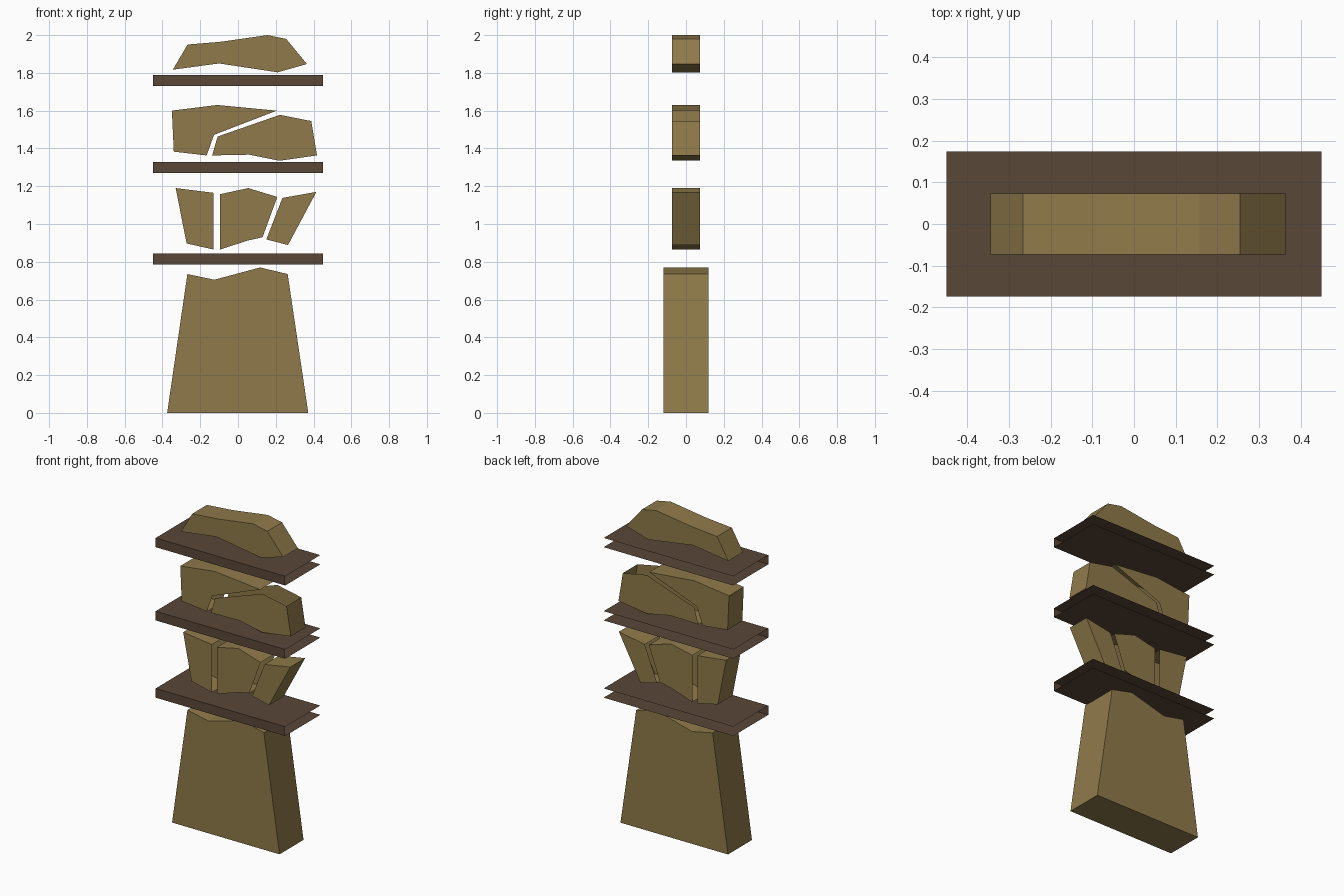
import bpy, bmesh

if "Cube" in bpy.data.objects:
    bpy.data.objects.remove(bpy.data.objects["Cube"])


def material(name, rgb):
    m = bpy.data.materials.new(name)
    m.diffuse_color = (*rgb, 1.0)
    m.use_nodes = True
    m.node_tree.nodes["Principled BSDF"].inputs["Base Color"].default_value = m.diffuse_color
    return m


STONE = material("tan stone", (0.279, 0.195, 0.069))
SLATE = material("dark brown slate", (0.102, 0.063, 0.040))


def prism(name, profile, half_depth, mat, open_edges=()):
    """Extrude an x-z profile (clockwise from the front) along y; listed edges stay open."""
    bm = bmesh.new()
    front = [bm.verts.new((x, -half_depth, z)) for x, z in profile]
    back = [bm.verts.new((x, half_depth, z)) for x, z in profile]
    n = len(profile)
    bm.faces.new(front[::-1])
    bm.faces.new(back)
    for i in range(n):
        if i not in open_edges:
            j = (i + 1) % n
            bm.faces.new((front[i], front[j], back[j], back[i]))
    mesh = bpy.data.meshes.new(name)
    bm.to_mesh(mesh)
    bm.free()
    mesh.materials.append(mat)
    obj = bpy.data.objects.new(name, mesh)
    bpy.context.collection.objects.link(obj)
    return obj


# Tapered pedestal with an uneven top
prism("pedestal", [(-.375, 0), (-.268, .735), (-.125, .705), (.117, .77),
                   (.263, .735), (.372, 0)], .119, STONE)

# Three shelves: only top, bottom and front strip are closed
for i, z in enumerate((.785, 1.27, 1.73)):
    shelf = prism(f"shelf_{i + 1}", [(-.45, z), (-.45, z + .058), (.45, z + .058), (.45, z)],
                  .174, SLATE, open_edges=(0, 2))
    bm = bmesh.new()
    bm.from_mesh(shelf.data)
    back = [f for f in bm.faces if all(v.co.y > 0 for v in f.verts)]
    bmesh.ops.delete(bm, geom=back, context='FACES')
    bm.to_mesh(shelf.data)
    bm.free()

# Stones between the shelves; the faces along the cracks are open
D = .073
prism("lower_stone_left", [(-.33, 1.19), (-.13, 1.165), (-.13, .865), (-.272, .897)],
      D, STONE, (1,))
prism("lower_stone_middle", [(-.095, .865), (-.095, 1.158), (.055, 1.19), (.208, 1.143),
                             (.13, .93), (.05, .912)], D, STONE, (0, 3))
prism("lower_stone_right", [(.15, .918), (.235, 1.138), (.415, 1.17), (.265, .889)],
      D, STONE, (0,))
prism("upper_stone_left", [(-.35, 1.6), (-.11, 1.63), (.205, 1.6), (-.127, 1.472),
                           (-.166, 1.363), (-.34, 1.383)], D, STONE, (2, 3))
prism("upper_stone_right", [(-.137, 1.363), (-.108, 1.463), (.222, 1.578), (.388, 1.545),
                            (.418, 1.363), (.22, 1.335), (.06, 1.367)], D, STONE, (0, 1, 2))

# Cap stone
prism("cap_stone", [(-.345, 1.817), (-.267, 1.95), (-.09, 1.965), (.157, 2.0), (.255, 1.98),
                    (.365, 1.847), (.21, 1.803), (-.1, 1.85)], D, STONE)
